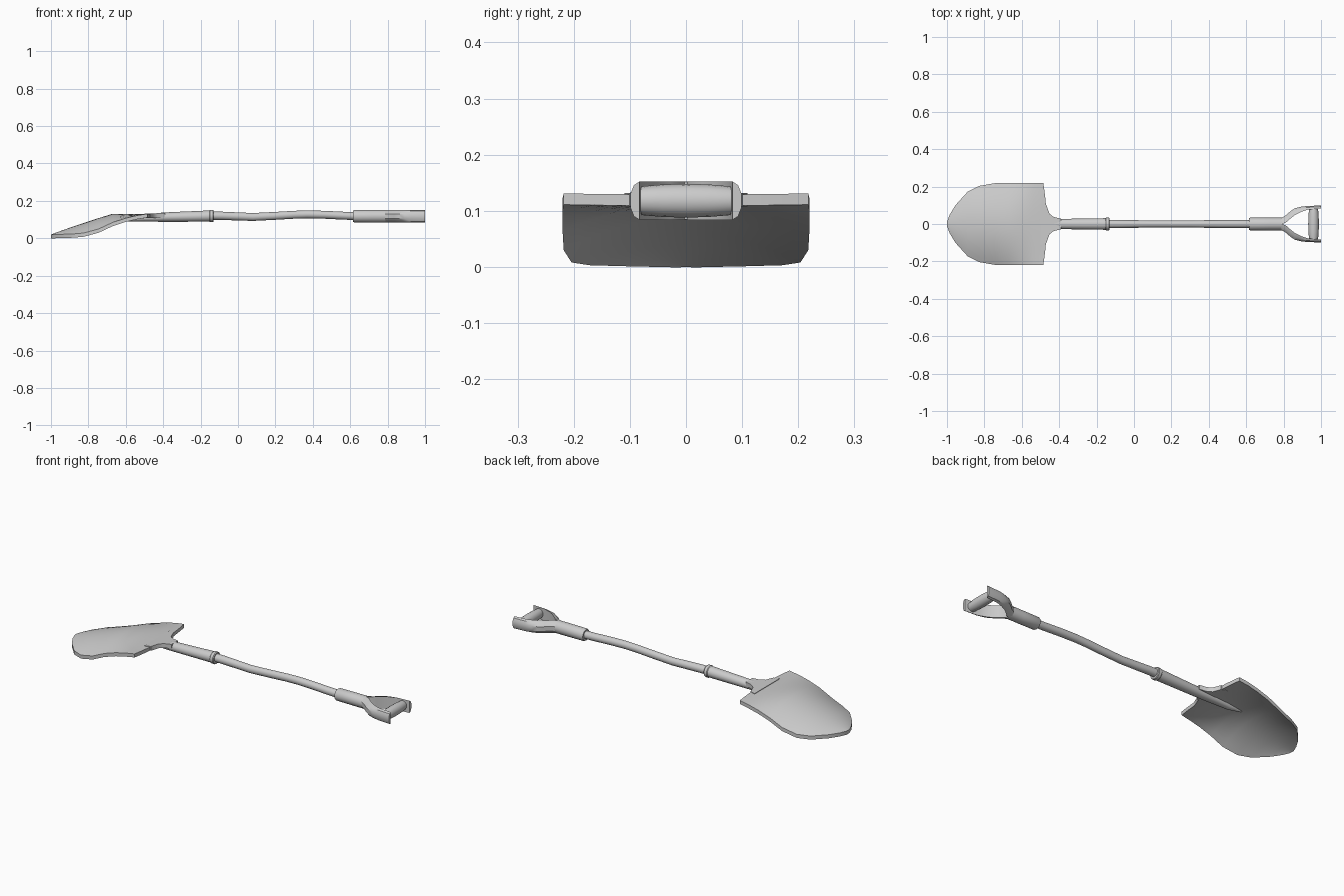
import bpy, bmesh, math

cube = bpy.data.objects.get("Cube")
if cube:
    bpy.data.objects.remove(cube)

GREY = (0.6, 0.6, 0.6, 1)
metal = bpy.data.materials.new("plain grey")
metal.use_nodes = True
metal.diffuse_color = GREY
metal.node_tree.nodes["Principled BSDF"].inputs["Base Color"].default_value = GREY


def finish(name, bm, mirror=False, angle=35):
    """Turn a bmesh into a smooth shaded object."""
    bmesh.ops.recalc_face_normals(bm, faces=bm.faces)
    mesh = bpy.data.meshes.new(name)
    bm.to_mesh(mesh)
    bm.free()
    mesh.materials.append(metal)
    obj = bpy.data.objects.new(name, mesh)
    bpy.context.collection.objects.link(obj)
    if mirror:
        mod = obj.modifiers.new("mirror", 'MIRROR')
        mod.use_axis = (False, True, False)
    bpy.ops.object.select_all(action='DESELECT')
    obj.select_set(True)
    bpy.context.view_layer.objects.active = obj
    bpy.ops.object.shade_smooth_by_angle(angle=math.radians(angle))
    return obj


def skin(bm, rings, closed=True):
    """Bridge rows of points; closed rows also get end caps."""
    rows = [[bm.verts.new(p) for p in ring] for ring in rings]
    n = len(rows[0])
    for a, b in zip(rows, rows[1:]):
        for i in range(n if closed else n - 1):
            j = (i + 1) % n
            bm.faces.new((a[i], a[j], b[j], b[i]))
    if closed:
        bm.faces.new(rows[0])
        bm.faces.new(rows[-1])


def tube(name, sections, sides=16):
    """Round bar along x from (x, z, y radius, z radius) sections."""
    bm = bmesh.new()
    turn = [math.tau * i / sides for i in range(sides)]
    skin(bm, [[(x, ry * math.cos(t), z + rz * math.sin(t)) for t in turn]
              for x, z, ry, rz in sections])
    return finish(name, bm)


# Domed blade: x, half width, edge height, crest height
stations = [(-1.0, .012, .019, .02), (-.985, .05, .02, .026),
            (-.955, .1, .021, .037), (-.89, .172, .023, .06),
            (-.826, .204, .028, .081), (-.745, .218, .05, .108),
            (-.67, .22, .085, .131), (-.6, .22, .108, .131),
            (-.54, .22, .122, .13), (-.485, .218, .131, .129)]
bm = bmesh.new()
rows = []
for x, w, edge, crest in stations:
    row = []
    for i in range(-8, 9):
        v = i / 8
        dome = 1 - v * v
        bow = .018 * dome if x > -.5 else 0
        row.append((x + bow, w * v, edge + (crest - edge) * dome))
    rows.append(row)
skin(bm, rows, closed=False)
under = bmesh.ops.extrude_face_region(bm, geom=bm.faces[:], use_keep_orig=True)
verts = [g for g in under["geom"] if isinstance(g, bmesh.types.BMVert)]
bmesh.ops.translate(bm, verts=verts, vec=(0, 0, -.02))
finish("blade", bm, angle=40)

# Flared neck joining blade and socket
half = [(-.5, .11), (-.468, .1), (-.452, .055), (-.43, .038), (-.39, .028)]
outline = half + [(x, -y) for x, y in reversed(half)]
bm = bmesh.new()
skin(bm, [[(x, y, z + .06 * max(0, x + .47)) for x, y in outline]
          for z in (.108, .132)])
finish("blade_neck", bm)

# Socket with a spine that tapers out under the blade
tube("socket", [(-.68, .107, .003, .004), (-.6, .104, .017, .014),
                (-.5, .108, .024, .018), (-.4, .113, .027, .025),
                (-.15, .119, .031, .03)])
tube("socket_ring", [(-.153, .119, .031, .03), (-.149, .119, .034, .033),
                     (-.134, .119, .034, .033), (-.13, .119, .031, .03)])

# Gently bent shaft
tube("shaft", [(-.2, .122, .023, .022), (-.08, .12, .022, .022),
               (.08, .114, .019, .021), (.2, .12, .019, .021),
               (.3, .126, .019, .021), (.37, .128, .02, .021),
               (.46, .126, .021, .021), (.56, .121, .021, .021),
               (.65, .118, .021, .021)])

# Collar of the grip
tube("grip_collar", [(.616, .118, .031, .03), (.622, .118, .034, .033),
                     (.72, .118, .034, .034), (.795, .118, .034, .034)])

# Fork arms: x, inner y, outer y, with a rounded outer side
arm = [(.785, 0, .034), (.81, .006, .048), (.835, .028, .07),
       (.86, .048, .087), (.89, .063, .094), (.925, .076, .098),
       (1.0, .083, .1)]
bm = bmesh.new()
angles = [math.radians(a) for a in (90, 55, 22, -22, -55, -90)]
skin(bm, [[(x, yi + (yo - yi) * math.cos(a), .118 + .034 * math.sin(a))
           for a in angles] for x, yi, yo in arm])
finish("fork_arms", bm, mirror=True)

# Barrel shaped hand bar across the fork
bm = bmesh.new()
bar = [(-.085, .024), (-.075, .026), (-.04, .029), (0, .03),
       (.04, .029), (.075, .026), (.085, .024)]
skin(bm, [[(.96 + .95 * r * math.cos(math.tau * i / 16), y,
            .118 + r * math.sin(math.tau * i / 16)) for i in range(16)]
          for y, r in bar])
finish("hand_bar", bm)
